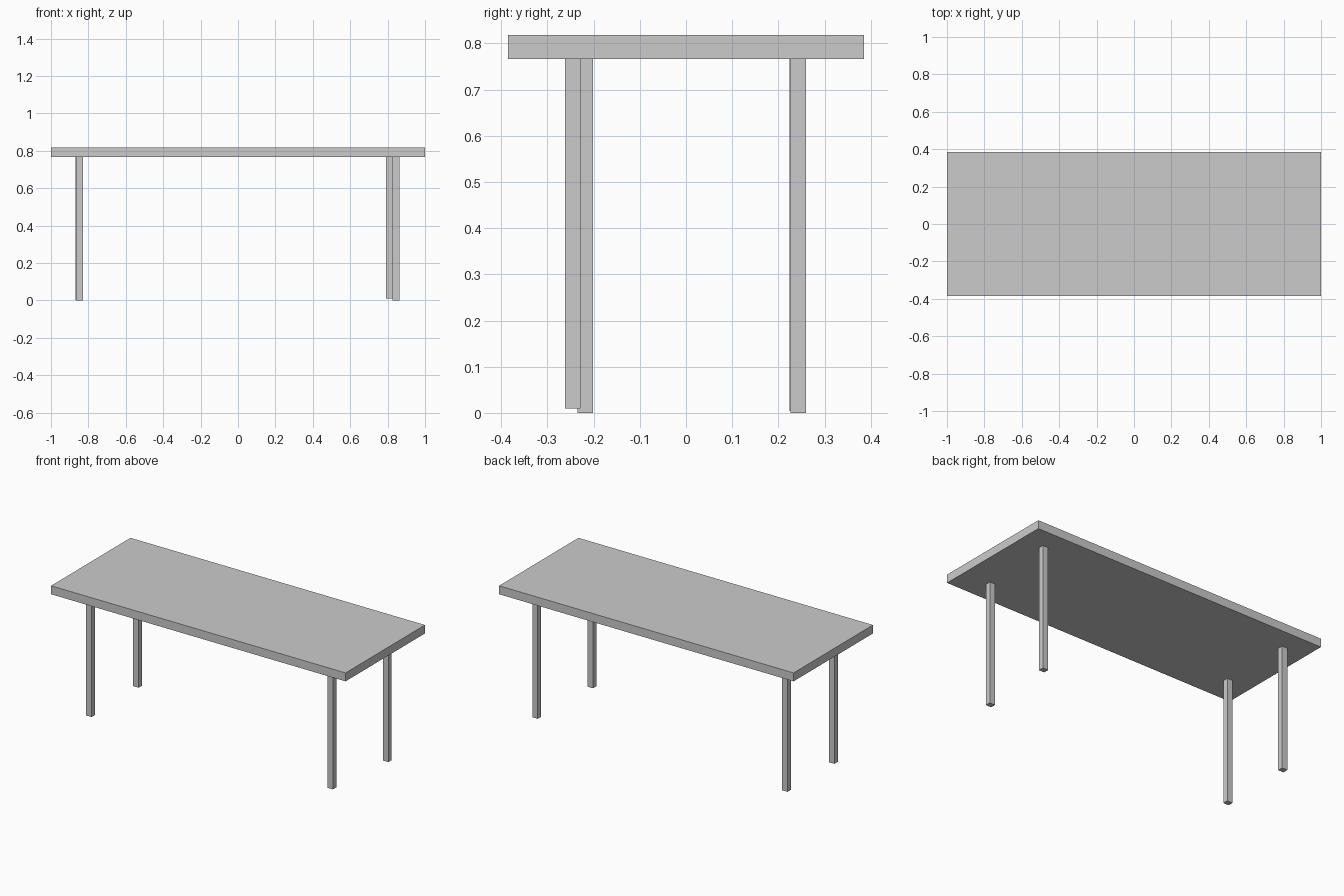
import bpy

cube = bpy.data.objects.get("Cube")
if cube:
    bpy.data.objects.remove(cube, do_unlink=True)

# Single plain grey for the whole table
GREY = (0.6, 0.6, 0.6, 1.0)
grey = bpy.data.materials.new("plain_grey")
grey.use_nodes = True
grey.diffuse_color = GREY
grey.node_tree.nodes["Principled BSDF"].inputs["Base Color"].default_value = GREY


def box(name, x, y, bottom, top, width, depth):
    """Flat-sided block centred on x, y and spanning bottom to top."""
    bpy.ops.mesh.primitive_cube_add(size=1, location=(x, y, (bottom + top) / 2))
    obj = bpy.context.object
    obj.name = name
    obj.scale = (width, depth, top - bottom)
    bpy.ops.object.transform_apply(location=False, rotation=False, scale=True)
    obj.data.materials.append(grey)
    return obj


UNDERSIDE = 0.766
LEG_WIDTH, LEG_DEPTH = 0.037, 0.033

# Table top
box("table_top", 0, 0, UNDERSIDE, 0.818, 2.0, 0.77)

# Four legs, placed slightly unevenly: x, y, foot height
legs = {
    "front_left_leg": (0.81, -0.245, 0.01),
    "front_right_leg": (-0.848, -0.218, 0.0),
    "back_left_leg": (0.844, 0.243, 0.0),
    "back_right_leg": (-0.851, 0.241, 0.004),
}
for name, (x, y, foot) in legs.items():
    box(name, x, y, foot, UNDERSIDE, LEG_WIDTH, LEG_DEPTH)
